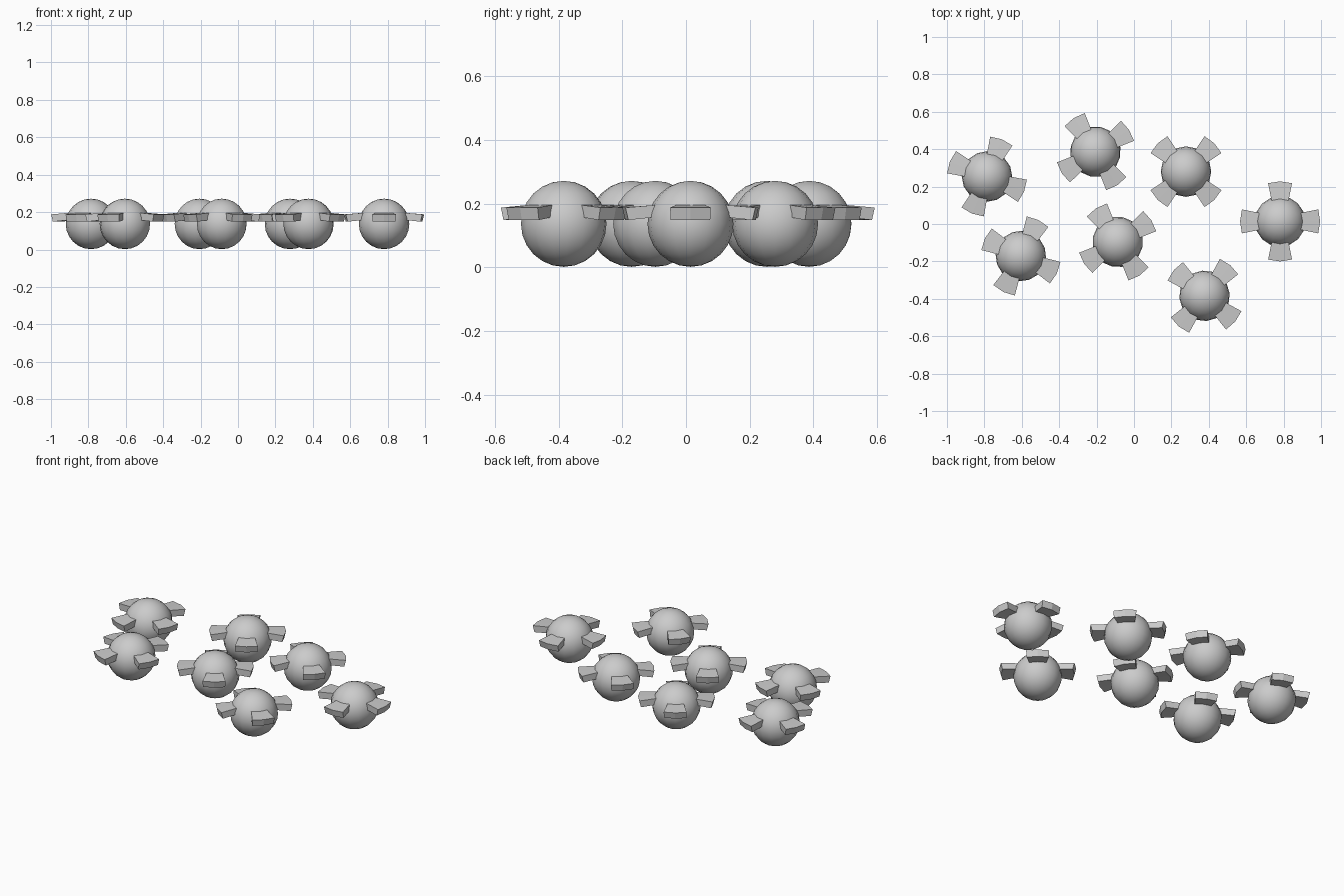
import bpy, bmesh
from math import radians, cos, sin
from mathutils import Matrix

if "Cube" in bpy.data.objects:
    bpy.data.objects.remove(bpy.data.objects["Cube"])

R, CZ = 0.135, 0.137
# x, y, turn of each ball
BALLS = [(-0.786, 0.254, 68), (-0.206, 0.387, 33), (0.278, 0.28, 45), (0.781, 0.014, 0),
         (-0.605, -0.171, 64), (-0.087, -0.096, 33), (0.377, -0.384, 50)]


def finish(bm, name, loc, turn, smooth):
    bmesh.ops.recalc_face_normals(bm, faces=bm.faces)
    me = bpy.data.meshes.new(name)
    bm.to_mesh(me)
    bm.free()
    for p in me.polygons:
        p.use_smooth = smooth
    ob = bpy.data.objects.new(name, me)
    ob.location = loc
    ob.rotation_euler.z = radians(turn)
    bpy.context.collection.objects.link(ob)


def add_fin(bm, angle):
    # wedge-shaped fin: radial stations (end radius at centre, at corner, half width, bottom z, top z)
    rot = Matrix.Rotation(radians(angle), 4, 'Z')
    inner = [(0.100, -0.043), (0.100, 0.0), (0.100, 0.043)]
    outer_top = [(0.204, -0.064), (0.214, 0.0), (0.204, 0.064)]
    outer_bot = [(0.195, -0.062), (0.205, 0.0), (0.195, 0.062)]

    def row(pts, z):
        return [bm.verts.new(rot @ Matrix.Translation((x, y, z)).to_translation()) for x, y in pts]
    it, ib = row(inner, 0.060), row(inner, 0.022)
    ot, ob = row(outer_top, 0.051), row(outer_bot, 0.012)
    for i in range(2):
        for a, b in ((it, ot), (ot, ob), (ob, ib), (ib, it)):
            bm.faces.new((a[i], b[i], b[i + 1], a[i + 1]))
    for i in (0, 2):
        bm.faces.new((it[i], ot[i], ob[i], ib[i]))


for n, (x, y, turn) in enumerate(BALLS, 1):
    # round body
    bm = bmesh.new()
    bmesh.ops.create_uvsphere(bm, u_segments=16, v_segments=12, radius=R)
    finish(bm, f"ball_{n}", (x, y, CZ), turn, True)
    # four fins around it
    bm = bmesh.new()
    for k in range(4):
        add_fin(bm, 90 * k)
    finish(bm, f"fins_{n}", (x, y, CZ), turn, False)
